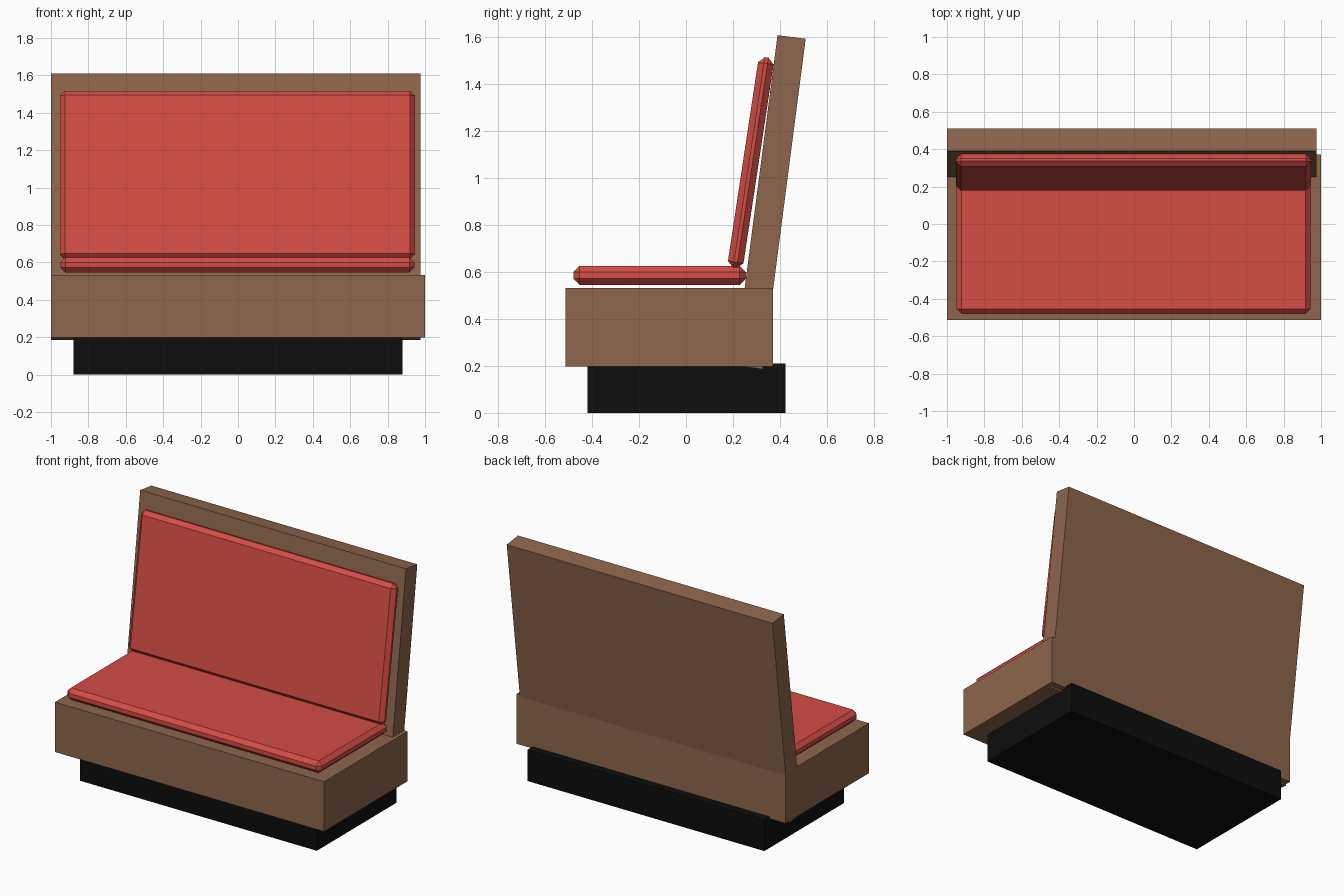
import bpy, math

if "Cube" in bpy.data.objects:
    bpy.data.objects.remove(bpy.data.objects["Cube"])


def material(name, rgb):
    m = bpy.data.materials.new(name)
    m.diffuse_color = (*rgb, 1)
    m.use_nodes = True
    m.node_tree.nodes["Principled BSDF"].inputs["Base Color"].default_value = m.diffuse_color
    return m


brown = material("brown wood", (0.27, 0.133, 0.072))
red = material("red upholstery", (0.66, 0.072, 0.059))
black = material("black plinth", (0.004, 0.004, 0.004))


def box(name, size, center, mat, lean=0, bevel=0):
    """Box leaning back by the given degrees, with optional chamfered edges."""
    bpy.ops.mesh.primitive_cube_add(size=1, location=center)
    ob = bpy.context.object
    ob.name = name
    ob.scale = size
    bpy.ops.object.transform_apply(location=False, rotation=False, scale=True)
    ob.rotation_euler.x = -math.radians(lean)
    ob.data.materials.append(mat)
    if bevel:
        mod = ob.modifiers.new("chamfer", 'BEVEL')
        mod.width = bevel
        mod.segments = 1
    return ob


# Recessed plinth and seat box
box("plinth", (1.76, 0.845, 0.21), (0, 0.0025, 0.105), black)
box("seat_box", (2.0, 0.885, 0.335), (0, -0.072, 0.3645), brown)

# Leaning back board, running down through the seat box
box("back_board", (1.975, 0.121, 1.42), (-0.0125, 0.3586, 0.898), brown, lean=7.4)

# Chamfered cushions
box("seat_cushion", (1.892, 0.735, 0.08), (-0.003, -0.1125, 0.586), red, bevel=0.026)
box("back_cushion", (1.898, 0.067, 0.908), (-0.003, 0.276, 1.066), red, lean=8.6, bevel=0.026)
